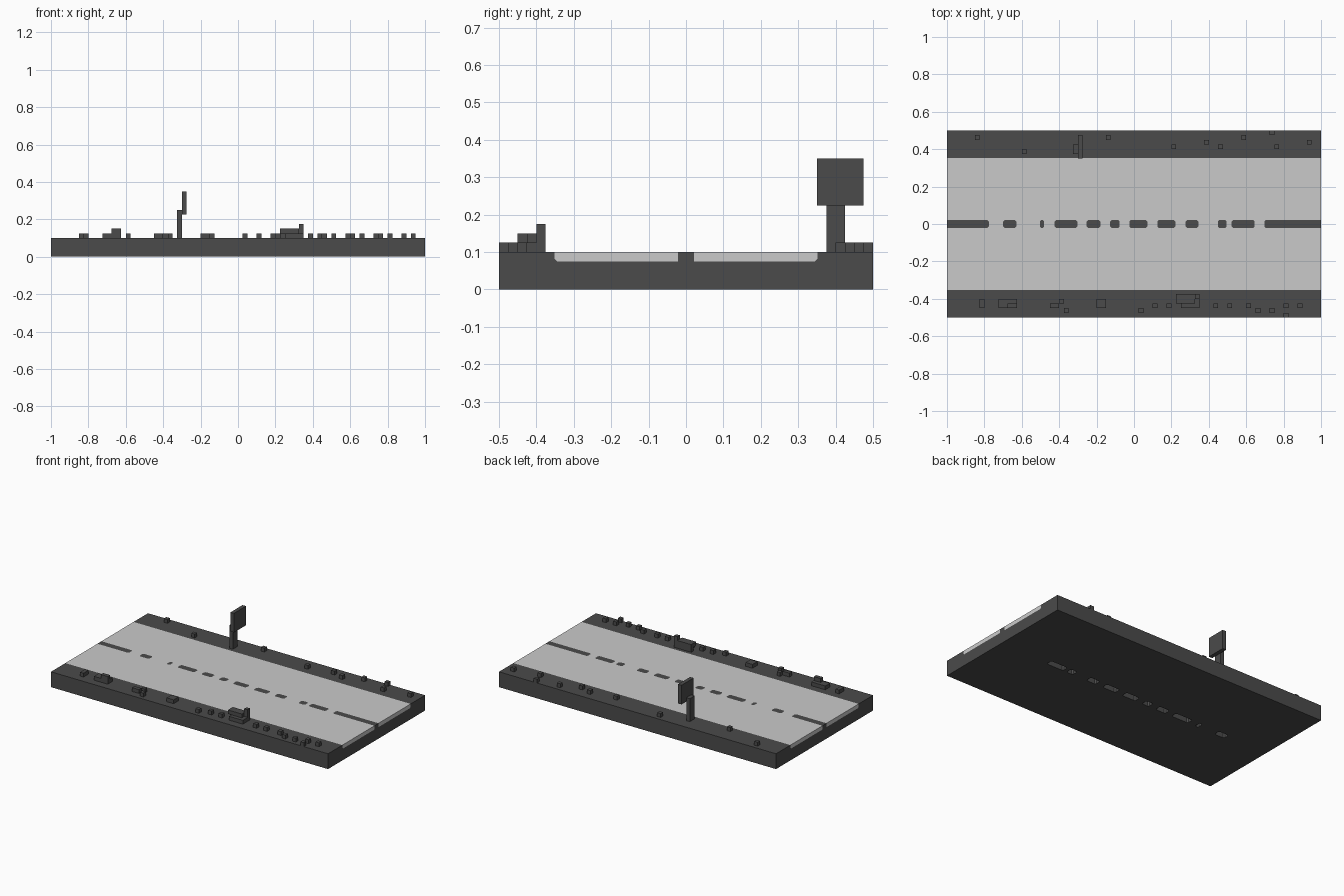
import bpy, bmesh

if "Cube" in bpy.data.objects:
    bpy.data.objects.remove(bpy.data.objects["Cube"])

V = 0.025  # block size


def material(name, value):
    m = bpy.data.materials.new(name)
    m.diffuse_color = (value, value, value, 1)
    m.use_nodes = True
    m.node_tree.nodes["Principled BSDF"].inputs["Base Color"].default_value = m.diffuse_color
    return m


dark = material("dark_grey", 0.07)
light = material("light_grey", 0.59)


def finish(name, bm, mat):
    bmesh.ops.recalc_face_normals(bm, faces=bm.faces)
    me = bpy.data.meshes.new(name)
    bm.to_mesh(me)
    bm.free()
    me.materials.append(mat)
    ob = bpy.data.objects.new(name, me)
    bpy.context.collection.objects.link(ob)
    return ob


def prism(bm, points, offset):
    """Extrude a closed outline of 3D points by an offset."""
    face = bm.faces.new([bm.verts.new(p) for p in points])
    new = bmesh.ops.extrude_face_region(bm, geom=[face], use_keep_orig=True)["geom"]
    bmesh.ops.translate(bm, vec=offset, verts=[g for g in new if isinstance(g, bmesh.types.BMVert)])


def box(bm, x0, x1, y0, y1, z0, z1):
    prism(bm, [(x0, y0, z0), (x1, y0, z0), (x1, y1, z0), (x0, y1, z0)], (0, 0, z1 - z0))


def dashes(name, spans, z0, z1, mat, overhang=0.0):
    """Centre-line dashes with clipped corners; end dashes run square to the edge."""
    bm = bmesh.new()
    w, c = 0.021, 0.008
    for x0, x1 in spans:
        left = [(x0, w - c), (x0, c - w), (x0 + c, -w)]
        left.insert(0, (x0 + c, w))
        right = [(x1 - c, -w), (x1, c - w), (x1, w - c), (x1 - c, w)]
        if x0 <= -1:
            left = [(x0 - overhang, w), (x0 - overhang, -w)]
        if x1 >= 1:
            right = [(x1 + overhang, -w), (x1 + overhang, w)]
        prism(bm, [(x, y, z0) for x, y in left + right], (0, 0, z1 - z0))
    return finish(name, bm, mat)


def cut(ob, cutter):
    mod = ob.modifiers.new("cut", "BOOLEAN")
    mod.operation = "DIFFERENCE"
    mod.solver = "EXACT"
    mod.object = cutter
    cutter.hide_render = True
    cutter.hide_viewport = False
    cutter.display_type = "WIRE"


spans = [(-1, -.775), (-.7, -.628), (-.503, -.48), (-.425, -.302), (-.253, -.18),
         (-.127, -.077), (-.025, .072), (.125, .222), (.275, .345), (.448, .495),
         (.522, .645), (.697, 1)]

# Base: slab with a shallow channel for the road
half = [(.5, 0), (.5, .1), (.352, .1), (.352, .082), (.345, .075)]
bm = bmesh.new()
prism(bm, [(-1, y, z) for y, z in half + [(-y, z) for y, z in reversed(half)]], (2, 0, 0))
base = finish("ground_base", bm, dark)
cut(base, dashes("underside_cutter", spans[1:-1], -.05, .07, dark))

# Road surface, opened where the centre line shows
bm = bmesh.new()
side = half[2:]
prism(bm, [(-1, y, z) for y, z in side + [(-y, z) for y, z in reversed(side)]], (2, 0, 0))
road = finish("road_surface", bm, light)
cut(road, dashes("road_cutter", spans, .05, .15, light, .05))

# Centre line
dashes("centre_line", spans, .074, .1, dark)

# Sign post and board
bm = bmesh.new()
box(bm, -.325, -.3, .375, .425, .1, .25)
finish("sign_post", bm, dark)
bm = bmesh.new()
box(bm, -.3, -.275, .35, .475, .225, .35)
finish("sign_board", bm, dark)

# Loose stones on both verges (low corner of each block)
back = [(-.85, .45), (-.6, .375), (-.15, .45), (.2, .4), (.375, .425), (.45, .4),
        (.575, .45), (.725, .475), (.75, .4), (.925, .425)]
front = [(-.4, -.425), (-.375, -.475), (.025, -.475), (.1, -.45), (.175, -.45),
         (.425, -.45), (.5, -.45), (.6, -.45), (.65, -.475), (.725, -.475),
         (.8, -.45), (.8, -.5), (.875, -.45)]
for name, stones in (("back_stones", back), ("front_stones", front)):
    bm = bmesh.new()
    for x, y in stones:
        box(bm, x, x + V, y, y + V, .1, .1 + V)
    finish(name, bm, dark)

# Larger rubble heaps on the front verge
rubble = [(-.825, -.8, -.45, -.4, .1, .125),
          (-.725, -.625, -.45, -.4, .1, .125),
          (-.675, -.625, -.45, -.425, .125, .15),
          (-.45, -.4, -.45, -.425, .1, .125),
          (-.2, -.15, -.45, -.4, .1, .125),
          (.25, .35, -.45, -.4, .1, .125),
          (.225, .35, -.4, -.375, .1, .15),
          (.225, .325, -.425, -.4, .125, .15),
          (.325, .35, -.4, -.375, .15, .175)]
bm = bmesh.new()
for r in rubble:
    box(bm, *r)
finish("rubble_heaps", bm, dark)
